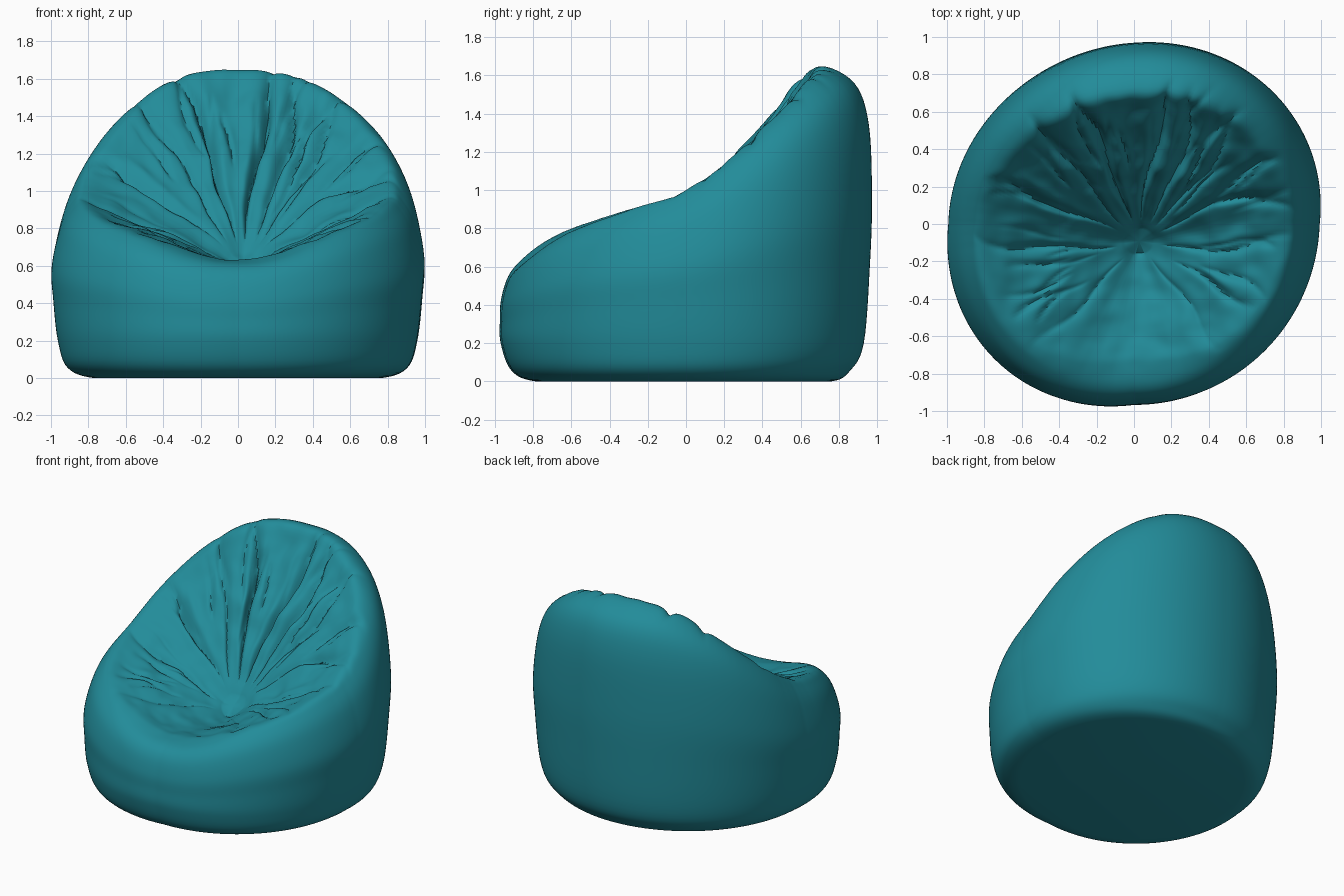
import bpy, bmesh, math, random
from mathutils import Vector, noise

if "Cube" in bpy.data.objects:
    bpy.data.objects.remove(bpy.data.objects["Cube"])

random.seed(7)
N_ANG, SUB = 320, 6

# crest of the bag: angle from the front (deg), radius, height
CREST = [(0, .74, .62), (15, .76, .65), (35, .80, .755), (60, .82, .86), (90, .83, .98), (110, .81, 1.20),
         (130, .77, 1.43), (150, .74, 1.59), (165, .72, 1.645), (180, .71, 1.645)]


def crest(phi):
    d = abs(math.degrees(phi))
    for (a, r0, z0), (b, r1, z1) in zip(CREST, CREST[1:]):
        if d <= b:
            t = (d - a) / (b - a)
            return r0 + (r1 - r0) * t, z0 + (z1 - z0) * t
    return CREST[-1][1:]


def smooth_crest(phi):
    s = [crest((phi + math.radians(k) + math.pi) % math.tau - math.pi) for k in (-8, -4, 0, 4, 8)]
    return sum(p[0] for p in s) / 5, sum(p[1] for p in s) / 5


# creases: angle, bend, width, depth, inner and outer reach
creases = [(math.radians(a), b, .06, d, .16, 1.06) for a, b, d in
           ((-158, .1, .11), (168, -.2, .12), (150, .2, .08), (132, .15, .07), (-135, -.1, .05),
            (-108, .15, .05), (108, -.2, .06), (80, .2, .05), (-80, -.2, .06), (-38, 0, .03), (35, 0, .03))]
for i in range(40):
    a = random.choice((-1, 1)) * math.radians(random.uniform(45, 178))
    lo = random.uniform(.25, .65)
    creases.append((a, random.uniform(-.18, .18), random.uniform(.028, .05),
                    random.uniform(.02, .04), lo, min(1.1, lo + random.uniform(.25, .6))))


def wrinkle(phi, s):
    d = 0
    for a, bend, w, depth, lo, hi in creases:
        if lo < s < hi:
            x = (phi - a - bend * (s - .6) + math.pi) % math.tau - math.pi
            x += .04 * math.sin(9 * s + 20 * a)
            win = math.sin(math.pi * (s - lo) / (hi - lo)) ** .7
            d += depth * win * (math.exp(-abs(x) / w) - .4 * math.exp(-(x / (3 * w)) ** 2))
    return d


def catmull(p, t):
    a, b, c, d = p
    return .5 * (2 * b + (c - a) * t + (2 * a - 5 * b + 4 * c - d) * t * t
                 + (3 * b - a - 3 * c + d) * t ** 3)


def skew(phi):
    """Slightly lopsided outline: fuller at front left and back right."""
    q = -math.sin(2 * phi)
    back = (1 - math.cos(phi)) / 2
    return .993 * (1 + ((.065 - .025 * back) * q if q > 0 else .03 * back * q))


def profile(phi):
    """Section from the base rim over the crest down into the seat."""
    back = (1 - math.cos(phi)) / 2
    side = math.sin(phi) ** 2
    cr, cz = smooth_crest(phi)
    wall = [(.50, 0), (.78 - .02 * back, 0), (.91 - .05 * back + .025 * side, .055),
            (.968 - .035 * back + .012 * side, .2)]
    for f, r in ((.28, .972 - .007 * back + .02 * side), (.52, .966 + .01 * back + .027 * side),
                 (.79, .93 + .03 * back + .005 * side), (.94, .865 + .02 * back + .012 * side)):
        wall.append((r, .2 + (cz - .2) * f))
    pts = [Vector((r, z, 1.6 - .07 * i)) for i, (r, z) in enumerate(wall)]
    pts.append(Vector((cr, cz, 1.0)))
    power = .75 + .17 * back - .12 * side
    zc = .54
    for s in (.88, .74, .6, .46, .32, .18, .07):
        pts.append(Vector((cr * s, zc + (cz - zc) * s ** power, s)))
    pts.append(Vector((0, zc, 0)))
    out = []
    for i in range(1, len(pts) - 2):
        for k in range(SUB):
            out.append(catmull(pts[i - 1:i + 3], k / SUB))
    return out


# bean bag body as one closed surface of revolved sections
bm = bmesh.new()
cols = []
for j in range(N_ANG):
    phi = -math.pi + math.tau * j / N_ANG
    dx, dy = math.sin(phi), -math.cos(phi)
    k = skew(phi)
    col = []
    for r, z, s in profile(phi):
        r *= k
        ox = oy = 0
        if s < 1:
            ox, oy = .03 * (1 - s), -.1 * (1 - s)
        if s < 1.1:
            w = wrinkle(phi, s)
            place = Vector((r * dx, r * dy, z))
            lump = noise.noise(place * 5) + .4 * noise.noise(place * 11)
            w += .025 * lump * min(1, max(0, (1.08 - s) * 4))
            steep = .65 * (1 - math.cos(phi)) / 2
            r += w * steep * min(1, s * 2)
            z -= w * .8
        col.append(bm.verts.new((r * dx + ox, r * dy + oy, max(z, 0))))
    cols.append(col)
for j in range(N_ANG):
    a, b = cols[j], cols[(j + 1) % N_ANG]
    for i in range(len(a) - 1):
        bm.faces.new((a[i], b[i], b[i + 1], a[i + 1]))
# flat base and seat centre
bm.faces.new([c[0] for c in cols])
mid = bm.verts.new(sum((c[-1].co for c in cols), Vector()) / N_ANG)
for j in range(N_ANG):
    bm.faces.new((cols[j][-1], cols[(j + 1) % N_ANG][-1], mid))
bmesh.ops.recalc_face_normals(bm, faces=bm.faces)

mesh = bpy.data.meshes.new("bean_bag")
bm.to_mesh(mesh)
bm.free()
bag = bpy.data.objects.new("bean_bag", mesh)
bpy.context.collection.objects.link(bag)

# teal fabric
mat = bpy.data.materials.new("teal fabric")
mat.diffuse_color = (.016, .262, .322, 1)
mat.use_nodes = True
mat.node_tree.nodes["Principled BSDF"].inputs["Base Color"].default_value = mat.diffuse_color
mesh.materials.append(mat)

bpy.context.view_layer.objects.active = bag
bag.select_set(True)
bpy.ops.object.shade_smooth_by_angle(angle=math.radians(50))
